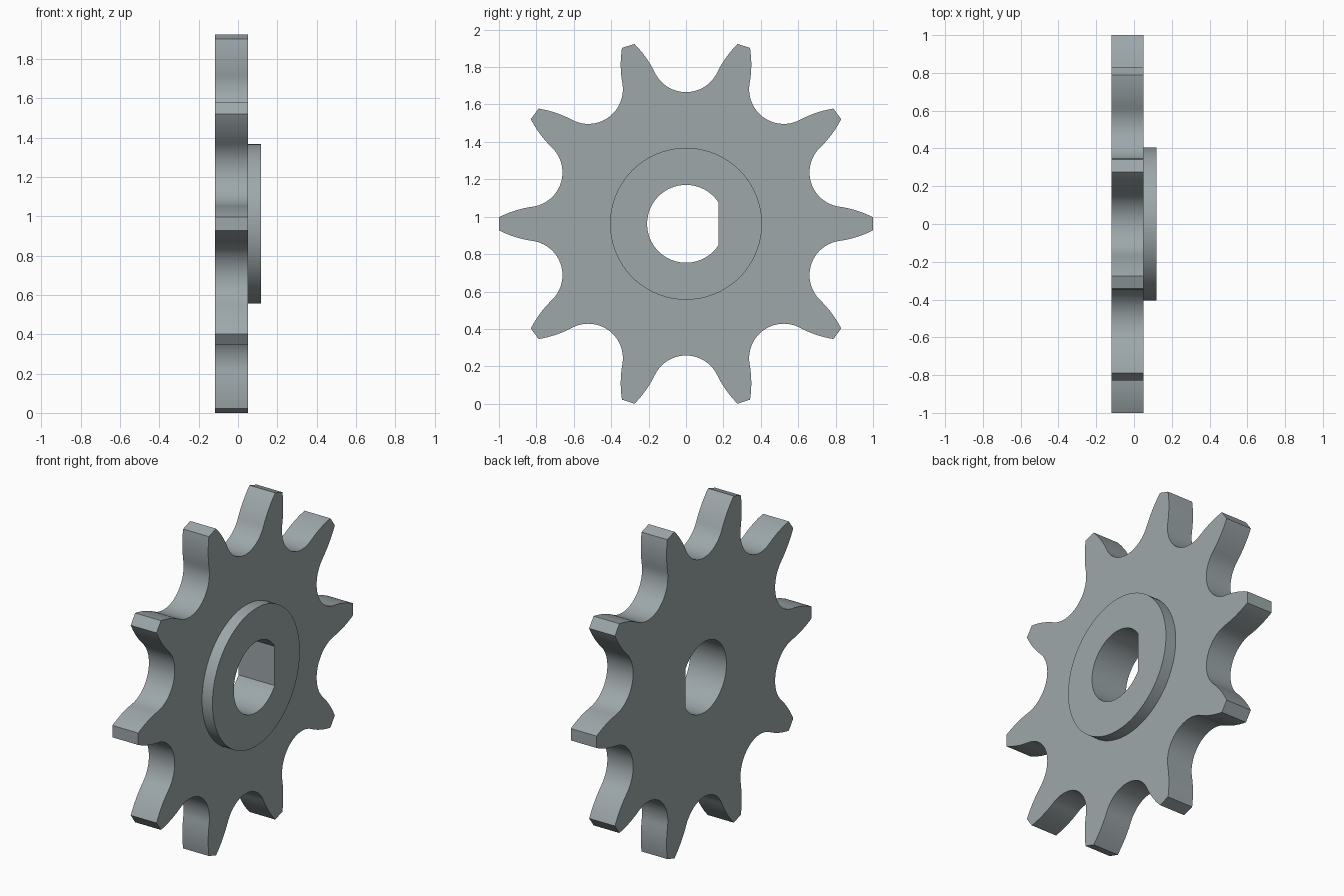
import bpy, bmesh
from math import sin, cos, pi, radians, acos, asin, atan2, hypot
from mathutils import Vector

if "Cube" in bpy.data.objects:
    bpy.data.objects.remove(bpy.data.objects["Cube"])

TEETH = 10
CZ = 0.962                                # wheel centre height
X_BACK, X_FACE, X_HUB = -0.118, 0.05, 0.118
ROOT_R, SEAT_R, TIP_HALF = 0.704, 0.185, 0.035
BORE_R, BORE_FLAT, HUB_R = 0.208, 0.173, 0.406


def half_tooth():
    """Points from the tip corner to the valley bottom, tooth axis along +u."""
    half = pi / TEETH
    seat = Vector((cos(half), sin(half))) * (ROOT_R + SEAT_R)
    start = radians(8)
    n = Vector((-sin(start), -cos(start)))
    p = seat + SEAT_R * n                 # where the seat meets the flank
    tip = Vector((1, TIP_HALF))
    v = tip - p
    flank_r = v.length_squared / (2 * v.dot(n))
    c = p + flank_r * n
    a0 = atan2(tip.y - c.y, tip.x - c.x)
    a1 = atan2(p.y - c.y, p.x - c.x)
    pts = [c + flank_r * Vector((cos(a), sin(a)))
           for a in (a0 + (a1 - a0) * i / 10 for i in range(10))]
    b0, b1 = 1.5 * pi - start, pi + half  # concave roller seat
    pts += [seat + SEAT_R * Vector((cos(b), sin(b)))
            for b in (b0 + (b1 - b0) * i / 14 for i in range(15))]
    return pts


def tooth_outline():
    upper = half_tooth()
    lower = [Vector((p.x, -p.y)) for p in reversed(upper[:-1])]
    outline = []
    for k in range(TEETH):
        a = 2 * pi * k / TEETH
        for p in lower + upper:
            outline.append((p.x * cos(a) - p.y * sin(a), p.x * sin(a) + p.y * cos(a)))
    return outline


def arc(r, a0, a1, n):
    return [(r * cos(a0 + (a1 - a0) * i / n), r * sin(a0 + (a1 - a0) * i / n))
            for i in range(n + 1)]


bm = bmesh.new()


def ring(loop, x):
    return [bm.verts.new((x, y, z + CZ)) for y, z in loop]


def wall(loop, x0, x1):
    a, b = ring(loop, x0), ring(loop, x1)
    for i in range(len(a)):
        j = (i + 1) % len(a)
        bm.faces.new((a[i], a[j], b[j], b[i]))


def cap(outer, inner, x):
    edges = []
    for loop in (outer, inner):
        vs = ring(loop, x)
        edges += [bm.edges.new((vs[i - 1], vs[i])) for i in range(len(vs))]
    bmesh.ops.triangle_fill(bm, use_beauty=True, edges=edges, normal=(1, 0, 0))


teeth = tooth_outline()
hub = arc(HUB_R, 0, 2 * pi, 96)[:-1]
flat = acos(BORE_FLAT / BORE_R)
bore = arc(BORE_R, flat, 2 * pi - flat, 64)   # closing edge is the flat

# Toothed plate
wall(teeth, X_BACK, X_FACE)
cap(teeth, bore, X_BACK)
cap(teeth, hub, X_FACE)
# Raised hub
wall(hub, X_FACE, X_HUB)
cap(hub, bore, X_HUB)
# Flatted shaft bore
wall(bore, X_BACK, X_HUB)

bmesh.ops.remove_doubles(bm, verts=bm.verts[:], dist=1e-5)
bmesh.ops.recalc_face_normals(bm, faces=bm.faces[:])
mesh = bpy.data.meshes.new("sprocket")
bm.to_mesh(mesh)
bm.free()

steel = bpy.data.materials.new("grey steel")
steel.diffuse_color = (0.337, 0.386, 0.402, 1)
steel.use_nodes = True
steel.node_tree.nodes["Principled BSDF"].inputs["Base Color"].default_value = steel.diffuse_color
mesh.materials.append(steel)

sprocket = bpy.data.objects.new("sprocket", mesh)
bpy.context.collection.objects.link(sprocket)
bpy.context.view_layer.objects.active = sprocket
sprocket.select_set(True)
bpy.ops.object.shade_smooth_by_angle(angle=radians(30))
